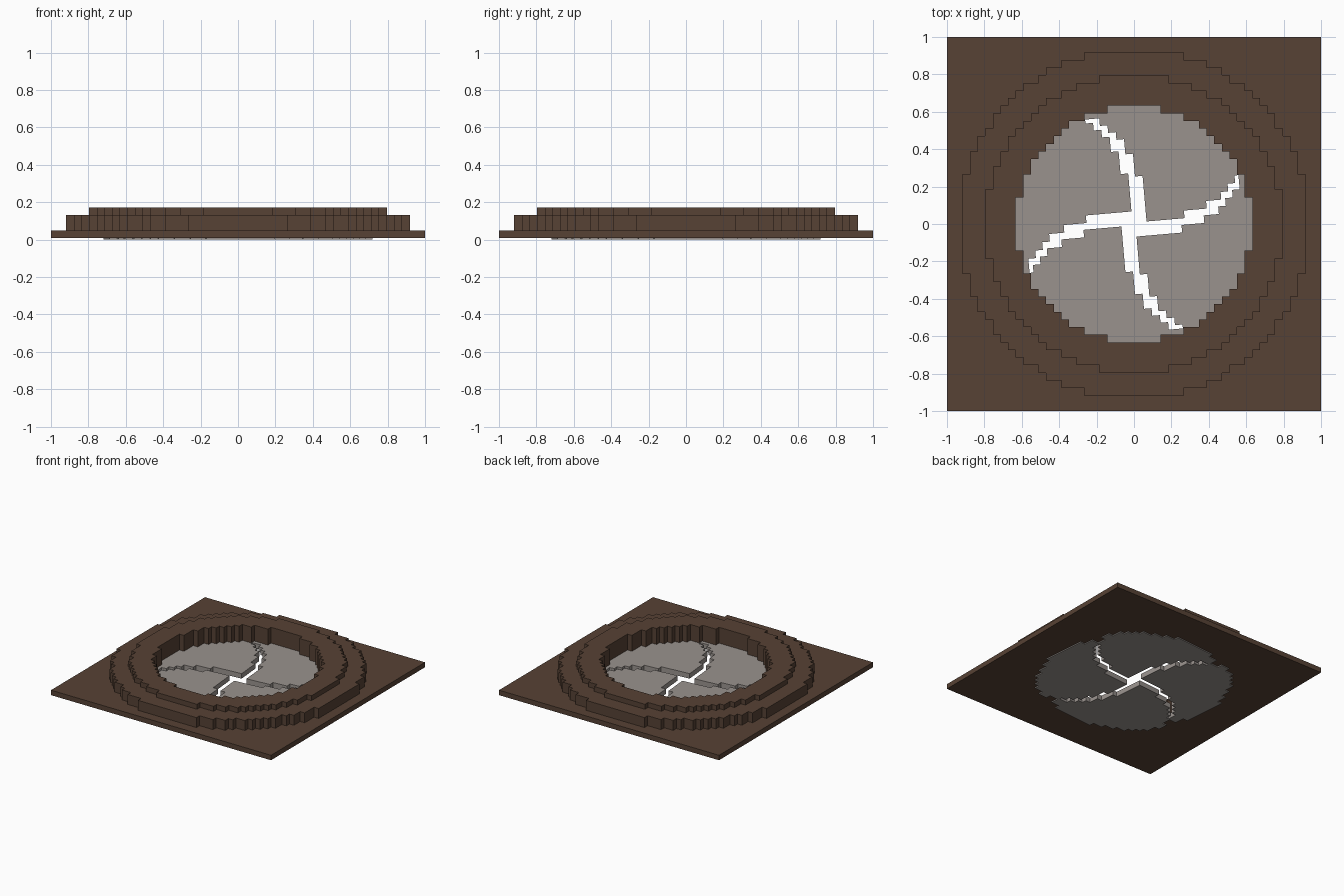
import bpy, bmesh, math
from mathutils import Matrix

if "Cube" in bpy.data.objects:
    bpy.data.objects.remove(bpy.data.objects["Cube"])

V = 2 / 49          # block size: the square plate is 49 blocks wide
LIFT = 0.008        # the frame sits slightly above the underside of the blades


def material(name, rgb):
    m = bpy.data.materials.new(name)
    m.diffuse_color = (*rgb, 1)
    m.use_nodes = True
    m.node_tree.nodes["Principled BSDF"].inputs["Base Color"].default_value = m.diffuse_color
    return m


brown = material("dark brown", (0.095, 0.054, 0.035))
grey = material("warm grey", (0.32, 0.29, 0.27))


def block_slab(name, inside, z0, z1, mat, matrix=Matrix()):
    """Extrude every grid block for which inside(i, j) holds."""
    bm = bmesh.new()
    corners = {}

    def corner(a, b):
        if (a, b) not in corners:
            corners[a, b] = bm.verts.new(((a - 0.5) * V, (b - 0.5) * V, z0))
        return corners[a, b]

    for i in range(-24, 25):
        for j in range(-24, 25):
            if inside(i, j):
                bm.faces.new([corner(i, j), corner(i + 1, j),
                              corner(i + 1, j + 1), corner(i, j + 1)])
    ext = bmesh.ops.extrude_face_region(bm, geom=bm.faces[:], use_keep_orig=True)
    for v in ext["geom"]:
        if isinstance(v, bmesh.types.BMVert):
            v.co.z = z1
    bmesh.ops.recalc_face_normals(bm, faces=bm.faces[:])
    bm.transform(matrix)
    me = bpy.data.meshes.new(name)
    bm.to_mesh(me)
    bm.free()
    me.materials.append(mat)
    ob = bpy.data.objects.new(name, me)
    bpy.context.collection.objects.link(ob)
    return ob


def ring(r_in, r_out):
    return lambda i, j: r_in ** 2 < i * i + j * j <= r_out ** 2


# Square plate and two stepped rings around the opening
HOLE = 15.4
block_slab("base_plate", ring(HOLE, 99), LIFT, LIFT + V, brown)
block_slab("outer_ring", ring(HOLE, 22.9), LIFT + V, LIFT + 3 * V, brown)
block_slab("inner_ring", ring(HOLE, 19.5), LIFT + 3 * V, LIFT + 4 * V, brown)

# Curved stepped edge between neighbouring blades: first row per column
EDGE = [0, 0, 0, 0, 0, 0, 1, 1, 1, 2, 2, 3, 4, 5, 7, 10, 13]


def blade(i, j):
    if i * i + j * j > 272:
        return False
    if i >= 1:
        return j >= EDGE[i]
    return j >= 1 and -i < EDGE[j]


# Four iris blades, each swung slightly open
swing = Matrix.Translation((0.045, 0.032, 0)) @ Matrix.Rotation(math.radians(5), 4, 'Z')
for k in range(4):
    turn = Matrix.Rotation(k * math.pi / 2, 4, 'Z')
    block_slab(f"iris_blade_{k + 1}", blade, 0, V, grey, turn @ swing)
